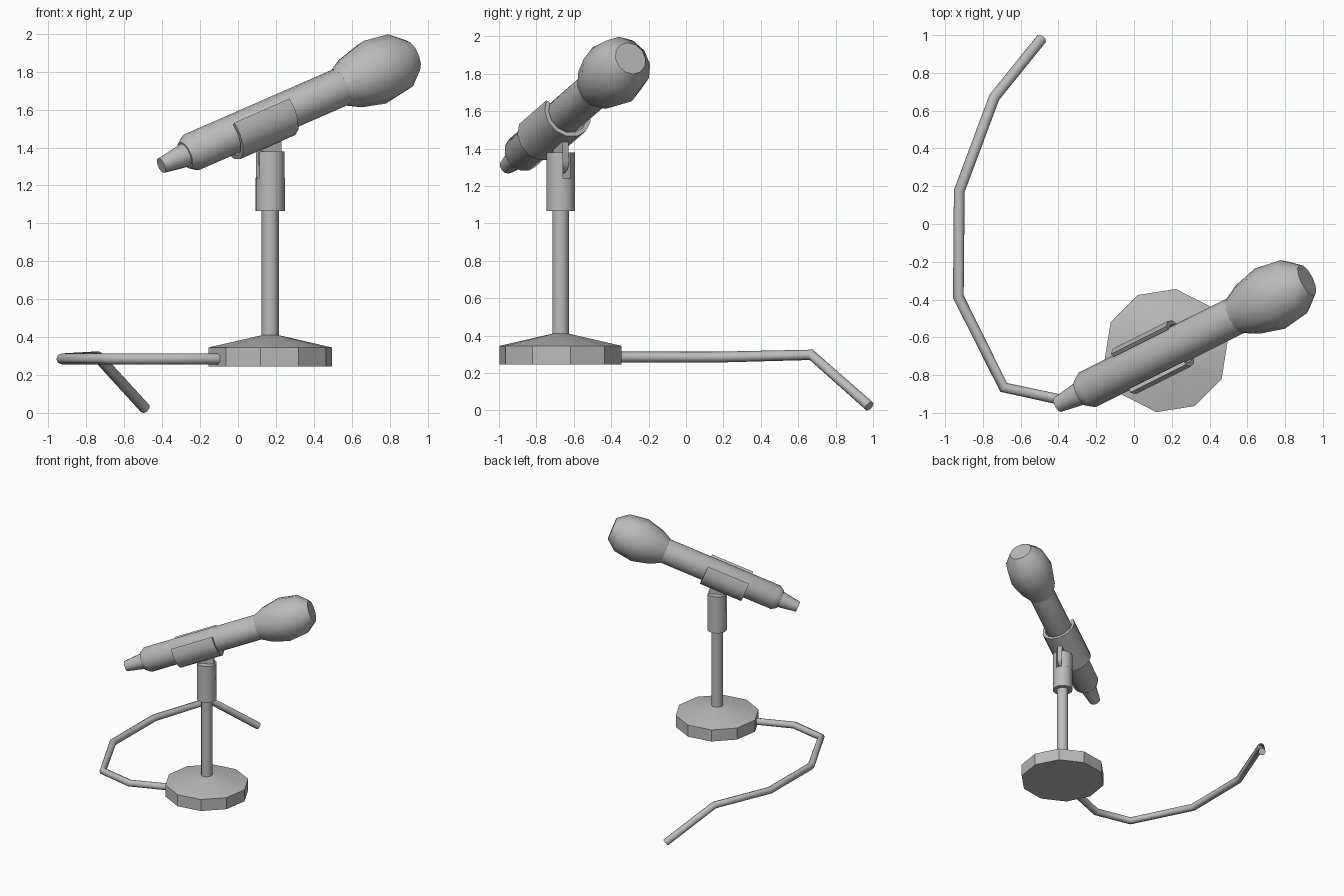
import bpy, bmesh
from math import sin, cos, pi, asin, radians
from mathutils import Matrix, Vector

cube = bpy.data.objects.get("Cube")
if cube:
    bpy.data.objects.remove(cube, do_unlink=True)

grey = bpy.data.materials.new("plain_grey")
grey.use_nodes = True
grey.diffuse_color = (0.5, 0.5, 0.5, 1)
grey.node_tree.nodes["Principled BSDF"].inputs["Base Color"].default_value = (0.5, 0.5, 0.5, 1)


def finish(bm, name, matrix, angle=35):
    bmesh.ops.recalc_face_normals(bm, faces=bm.faces)
    mesh = bpy.data.meshes.new(name)
    bm.to_mesh(mesh)
    bm.free()
    mesh.materials.append(grey)
    obj = bpy.data.objects.new(name, mesh)
    bpy.context.collection.objects.link(obj)
    obj.matrix_world = matrix
    bpy.ops.object.select_all(action='DESELECT')
    obj.select_set(True)
    bpy.context.view_layer.objects.active = obj
    bpy.ops.object.shade_smooth_by_angle(angle=radians(angle))
    return obj


def lathe(name, profile, sides, matrix, turn=0, angle=35):
    """Rings of (height, radius) about local z, capped at both ends."""
    bm = bmesh.new()
    rings = []
    for h, r in profile:
        rings.append([bm.verts.new((r * cos(turn + 2 * pi * i / sides),
                                    r * sin(turn + 2 * pi * i / sides), h))
                      for i in range(sides)])
    for a, b in zip(rings, rings[1:]):
        for i in range(sides):
            j = (i + 1) % sides
            bm.faces.new((a[i], a[j], b[j], b[i]))
    bm.faces.new(rings[0])
    bm.faces.new(rings[-1])
    return finish(bm, name, matrix, angle)


def prism(name, outline, low, high, matrix, angle=35):
    """Extrude a 2D outline along local z."""
    bm = bmesh.new()
    face = bm.faces.new([bm.verts.new((x, y, low)) for x, y in outline])
    up = bmesh.ops.extrude_face_region(bm, geom=[face])["geom"]
    bmesh.ops.translate(bm, vec=(0, 0, high - low),
                        verts=[v for v in up if isinstance(v, bmesh.types.BMVert)])
    return finish(bm, name, matrix, angle)


def arc(radius, start, end, steps):
    return [(radius * cos(start + (end - start) * i / steps),
             radius * sin(start + (end - start) * i / steps)) for i in range(steps + 1)]


# Frames: stand axis, and microphone axis (local z runs from tail to head)
stand = Matrix.Translation((0.17, -0.67, 0))
axis = Vector((1, 0.5, 0.437)).normalized()
side = Vector((axis.y, -axis.x, 0)).normalized()
up = side.cross(axis)


def frame(x, y, z, origin):
    m = Matrix((x, y, z)).transposed().to_4x4()
    m.translation = origin
    return m


mic = frame(side, up, axis, (-0.405, -0.957, 1.305))

# Stand
lathe("base", [(0.245, 0.33), (0.345, 0.33), (0.41, 0.045)], 10, stand, radians(81), 30)
lathe("pole", [(0.4, 0.045), (1.07, 0.045)], 12, stand)
lathe("socket", [(1.065, 0.077), (1.24, 0.077)], 16, stand)

# Forked top of the socket, slot running under the microphone
slot = 0.022
along = Vector((-side.y, side.x, 0))
fork = frame(along, -side, Vector((0, 0, 1)), stand.translation)
cut = asin(slot / 0.077)
for name, offset in (("fork_back", 0), ("fork_front", pi)):
    prism(name, arc(0.077, offset + cut, offset + pi - cut, 8), 1.24, 1.38, fork)

# Rounded hinge tab joining the fork to the clip
tab = frame(along, Vector((0, 0, 1)), side, Vector((0.17, -0.67, 1.33)))
prism("hinge_tab", arc(0.062, -pi, 0, 8) + [(0.055, 0.12), (-0.055, 0.08)], -0.018, 0.018, tab)

# Clip: open ring gripping the body
rim = radians(33)
prism("clip", arc(0.136, -pi - rim, rim, 9) + arc(0.112, rim, -pi - rim, 9), 0.43, 0.78, mic, 42)

# Microphone
lathe("microphone_tail", [(0, 0.042), (0.16, 0.066)], 12, mic)
lathe("microphone_body", [(0.15, 0.075), (0.19, 0.102), (1.14, 0.102)], 14, mic)
lathe("microphone_head", [(1.13, 0.102), (1.21, 0.143), (1.35, 0.178), (1.5, 0.157), (1.585, 0.09)],
      12, mic, 0, 50)

# Cable
path = [(-0.1, -0.815, 0.285), (-0.39, -0.93, 0.285), (-0.69, -0.865, 0.285),
        (-0.93, -0.385, 0.285), (-0.925, 0.175, 0.285), (-0.74, 0.67, 0.297), (-0.49, 0.98, 0.023)]
curve = bpy.data.curves.new("cable", 'CURVE')
curve.dimensions = '3D'
curve.bevel_depth = 0.029
curve.bevel_resolution = 2
curve.use_fill_caps = True
spline = curve.splines.new('POLY')
spline.points.add(len(path) - 1)
for point, co in zip(spline.points, path):
    point.co = (*co, 1)
spline.use_smooth = True
curve.materials.append(grey)
bpy.context.collection.objects.link(bpy.data.objects.new("cable", curve))
